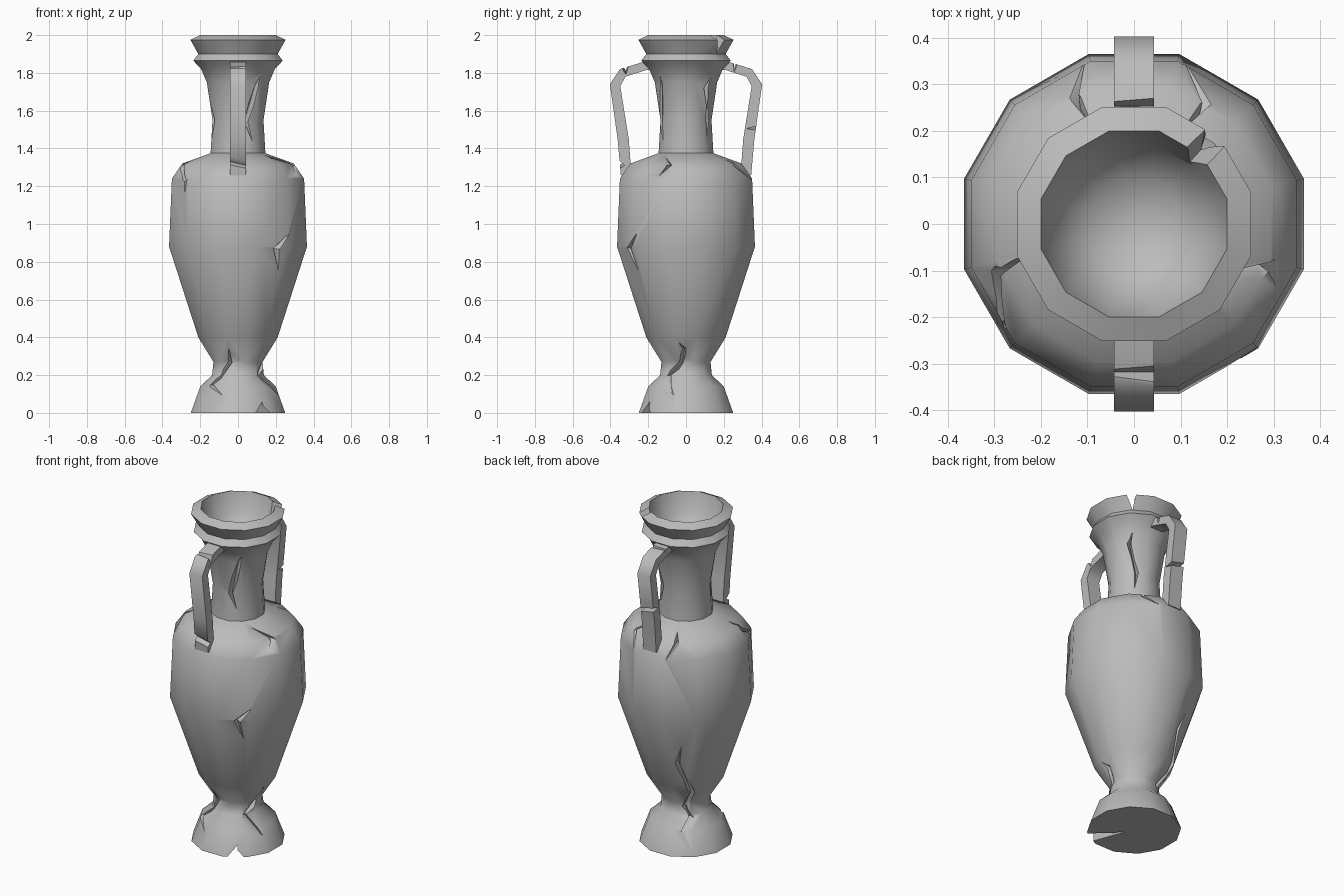
import bpy, bmesh, math
from mathutils import Vector

old = bpy.data.objects.get("Cube")
if old:
    bpy.data.objects.remove(old, do_unlink=True)

clay = bpy.data.materials.new("grey_clay")
clay.use_nodes = True
COLOUR = (0.5, 0.5, 0.5, 1)
clay.diffuse_color = COLOUR
clay.node_tree.nodes["Principled BSDF"].inputs["Base Color"].default_value = COLOUR

SIDES = 12
FLAT = math.cos(math.pi / SIDES)  # flat-to-corner ratio

# Outer profile: radius measured to the flats, height
OUTER = [(0.25, 0), (0.2, 0.14), (0.137, 0.2), (0.13, 0.27), (0.21, 0.4),
         (0.365, 0.88), (0.35, 1.24), (0.295, 1.32), (0.145, 1.375),
         (0.135, 1.55), (0.165, 1.75), (0.195, 1.82), (0.237, 1.865),
         (0.21, 1.9), (0.252, 1.975), (0.2, 2.0)]
CUP = [(0.17, 1.88), (0.1, 1.8)]


def finish(name, bm):
    bmesh.ops.recalc_face_normals(bm, faces=bm.faces)
    mesh = bpy.data.meshes.new(name)
    bm.to_mesh(mesh)
    bm.free()
    mesh.materials.append(clay)
    ob = bpy.data.objects.new(name, mesh)
    bpy.context.collection.objects.link(ob)
    return ob


def activate(ob):
    bpy.ops.object.select_all(action="DESELECT")
    ob.select_set(True)
    bpy.context.view_layer.objects.active = ob


def lathe(name, profile, tip):
    bm = bmesh.new()
    rings = []
    for r, z in profile:
        angles = [2 * math.pi * (i + 0.5) / SIDES for i in range(SIDES)]
        rings.append([bm.verts.new((r / FLAT * math.cos(a), r / FLAT * math.sin(a), z))
                      for a in angles])
    for low, high in zip(rings, rings[1:]):
        for i in range(SIDES):
            j = (i + 1) % SIDES
            bm.faces.new((low[i], low[j], high[j], high[i]))
    bm.faces.new(rings[0][::-1])
    centre = bm.verts.new((0, 0, tip))
    for i in range(SIDES):
        bm.faces.new((rings[-1][i], rings[-1][(i + 1) % SIDES], centre))
    return finish(name, bm)


def prism(name, start, end):
    # Closed solid between two matching outlines
    bm = bmesh.new()
    a = [bm.verts.new(p) for p in start]
    b = [bm.verts.new(p) for p in end]
    bm.faces.new(a)
    bm.faces.new(b[::-1])
    for i in range(len(a)):
        j = (i + 1) % len(a)
        bm.faces.new((a[i], b[i], b[j], a[j]))
    return finish(name, bm)


def radius_at(z):
    for (r0, z0), (r1, z1) in zip(OUTER, OUTER[1:]):
        if z0 <= z <= z1:
            return r0 + (r1 - r0) * (z - z0) / (z1 - z0)
    return OUTER[-1][0]


def polar(angle, r, z):
    a = math.radians(angle)
    return Vector((r * math.cos(a), r * math.sin(a), z))


def crack(path, width, depth=0.035):
    # Tapered V-shaped ribbon following (angle, height) points on the wall
    pts = [polar(a, radius_at(z) / FLAT ** 0.5, z) for a, z in path]
    bm = bmesh.new()
    rows = []
    for i in range(1, len(pts) - 1):
        out = polar(path[i][0], 1, 0)
        side = (pts[i + 1] - pts[i - 1]).cross(out).normalized() * width
        rows.append([bm.verts.new(p) for p in (pts[i] + out * 0.04 + side,
                     pts[i] + out * 0.04 - side, pts[i] - out * depth)])
    ends = [bm.verts.new(pts[k] + polar(path[k][0], 0.02, 0)) for k in (0, -1)]
    for i in range(3):
        j = (i + 1) % 3
        bm.faces.new((ends[0], rows[0][i], rows[0][j]))
        bm.faces.new((ends[1], rows[-1][j], rows[-1][i]))
        for p, q in zip(rows, rows[1:]):
            bm.faces.new((p[i], q[i], q[j], p[j]))
    return finish("crack_cutter", bm)


def cut(target, cutter):
    cutter.hide_render = True
    mod = target.modifiers.new("cut", "BOOLEAN")
    mod.operation = "DIFFERENCE"
    mod.solver = "EXACT"
    mod.object = cutter
    activate(target)
    bpy.ops.object.modifier_apply(modifier=mod.name)
    bpy.data.objects.remove(cutter, do_unlink=True)


def smooth(ob):
    activate(ob)
    bpy.ops.object.shade_smooth_by_angle(angle=math.radians(45))


# Vase body with hollow mouth
body = lathe("vase_body", OUTER + CUP, 1.78)

# Cracks in the wall: half width, then angle and height points
CRACKS = [
    (0.022, [(-105, 0.38), (-108, 0.27), (-136, 0.15), (-106, 0.07)]),
    (0.022, [(-14, 0.39), (-3, 0.34), (-10, 0.27), (-40, 0.2), (-15, 0.07)]),
    (0.045, [(-41, 0.97), (-56, 0.87), (-46, 0.69)]),
    (0.025, [(-164, 1.35), (-160, 1.3), (-142, 1.23), (-142, 1.1)]),
    (0.03, [(-42, 1.37), (-17, 1.31), (-27, 1.23)]),
    (0.025, [(-46, 1.85), (-53, 1.73), (-72, 1.54), (-52, 1.38)]),
    (0.025, [(52, 1.84), (40, 1.72), (56, 1.55), (50, 1.39)]),
    (0.025, [(192, 1.72), (200, 1.55), (196, 1.38)]),
    (0.025, [(106, 1.22), (115, 1.31), (112, 1.36)]),
    (0.025, [(74, 1.22), (59, 1.31), (65, 1.36)]),
    (0.03, [(123, 0.78), (115, 0.57), (136, 0.35), (121, 0.25), (136, 0.19), (114, 0.11)]),
]
for width, path in CRACKS:
    cut(body, crack(path, width))


def radial_wedge(angle, r0, r1, z_base, z_tip, w0, w1):
    # Triangular notch running outwards along one direction
    across = polar(angle + 90, 1, 0)
    shapes = [[polar(angle, r, z_base) - across * w, polar(angle, r, z_base) + across * w,
               polar(angle, r, z_tip)] for r, w in ((r0, w0), (r1, w1))]
    return prism("notch_cutter", *shapes)


# Chipped lip and split foot
cut(body, radial_wedge(48, 0.13, 0.33, 2.03, 1.9, 0.03, 0.055))
cut(body, radial_wedge(-56, 0.05, 0.32, -0.02, 0.06, 0.004, 0.07))
smooth(body)

# Strap handles, front and back: side outline as (distance out, height)
HANDLE = [(0.17, 1.86), (0.22, 1.86), (0.35, 1.82), (0.403, 1.74), (0.362, 1.45),
          (0.345, 1.257), (0.29, 1.275), (0.303, 1.45), (0.348, 1.73),
          (0.32, 1.78), (0.21, 1.815), (0.17, 1.815)]
HALF = 0.043
CHIPS = {
    "front": [[(0.3, 1.86), (0.35, 1.85), (0.318, 1.802)],
              [(0.37, 1.36), (0.37, 1.29), (0.325, 1.32)]],
    "back": [[(0.25, 1.88), (0.28, 1.88), (0.255, 1.815)],
             [(0.4, 1.535), (0.4, 1.5), (0.32, 1.515)]],
}
for label, sign in (("front", -1), ("back", 1)):
    def outline(shape, x, tilt=0):
        return [(x, sign * d, z + tilt) for d, z in shape]
    handle = prism(label + "_handle", outline(HANDLE, -HALF), outline(HANDLE, HALF))
    for chip in CHIPS[label]:
        cut(handle, prism("chip_cutter", outline(chip, -HALF * 1.5, 0.015),
                          outline(chip, HALF * 1.5, -0.015)))
    smooth(handle)
